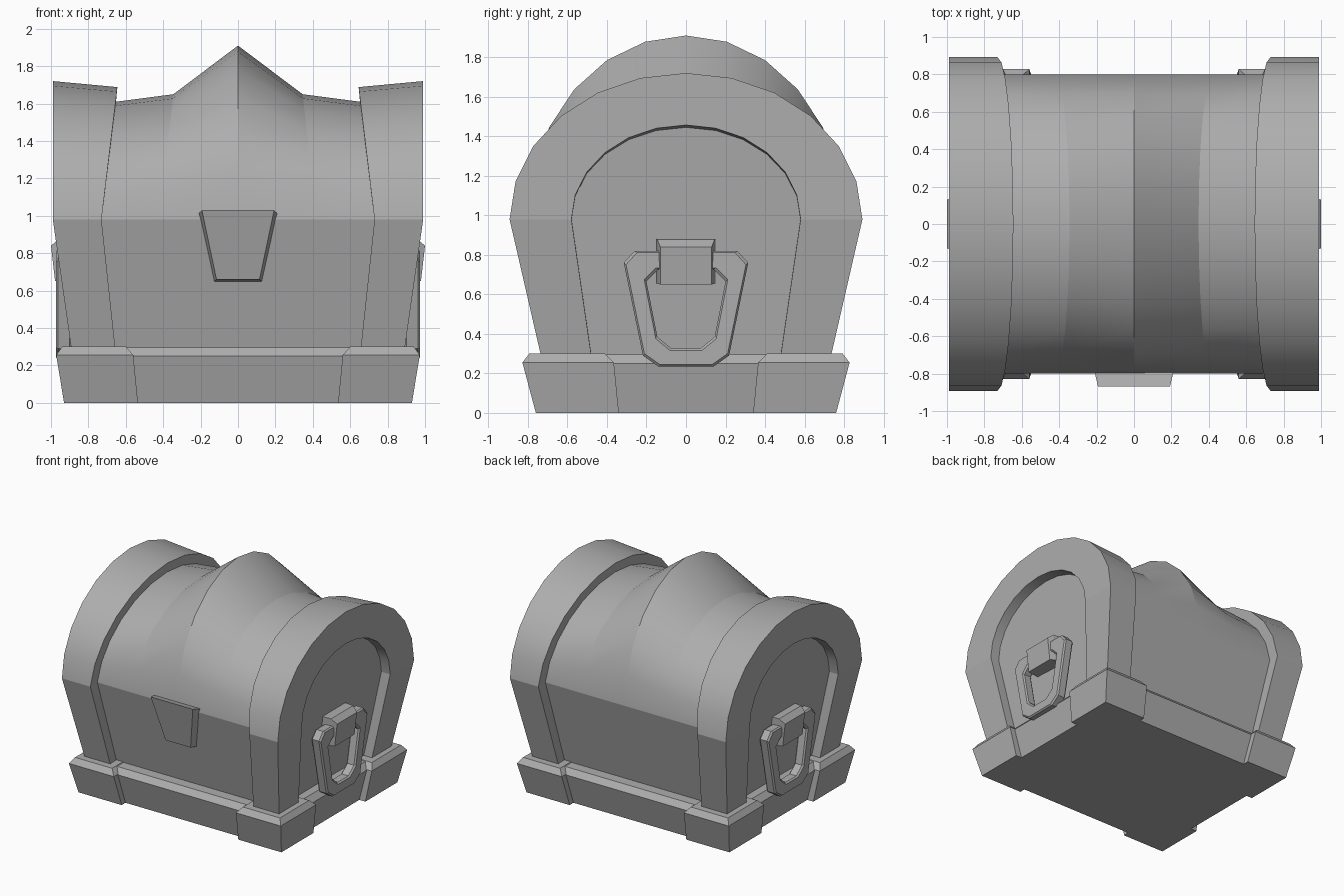
import bpy, bmesh
from math import sin, cos, radians

if "Cube" in bpy.data.objects:
    bpy.data.objects.remove(bpy.data.objects["Cube"])

SPRING, FOOT = 0.98, 0.28   # height where the arch starts, foot of the walls

dark_grey = bpy.data.materials.new("dark_grey")
dark_grey.diffuse_color = (0.42, 0.42, 0.42, 1)
dark_grey.use_nodes = True
dark_grey.node_tree.nodes["Principled BSDF"].inputs["Base Color"].default_value = dark_grey.diffuse_color


def loft(name, loops, cyclic=True, caps=True, wrap=False, arched=False):
    """Skin a series of equal-length loops into one object."""
    bm = bmesh.new()
    rows = [[bm.verts.new(p) for p in loop] for loop in loops]
    n = len(rows[0])
    pairs = list(zip(rows, rows[1:]))
    if wrap:
        pairs.append((rows[-1], rows[0]))
    for a, b in pairs:
        for i in range(n if cyclic else n - 1):
            j = (i + 1) % n
            bm.faces.new((a[i], a[j], b[j], b[i]))
    if caps:
        bm.faces.new(rows[0][::-1])
        bm.faces.new(rows[-1])
    bmesh.ops.recalc_face_normals(bm, faces=bm.faces[:])
    if arched:   # smooth arch, crisp hoops, crisp line where the walls begin
        for f in bm.faces:
            f.smooth = min(v.co.z for v in f.verts) > SPRING - 0.01
        for e in bm.edges:
            a, b = (v.co for v in e.verts)
            at_spring = abs(a.z - SPRING) < 0.001 and abs(b.z - SPRING) < 0.001
            limit = 10 if abs(a.y - b.y) > 0.02 else 24
            e.smooth = not at_spring and e.calc_face_angle(0) < radians(limit)
    mesh = bpy.data.meshes.new(name)
    bm.to_mesh(mesh)
    bm.free()
    mesh.materials.append(dark_grey)
    obj = bpy.data.objects.new(name, mesh)
    bpy.context.collection.objects.link(obj)
    return obj


def arch(s, x_top, x_mid, x_foot, half, height, foot):
    """Sloping wall, 12-sided elliptical arch, sloping wall."""
    pts = [(s * x_foot, -foot, FOOT)]
    for i in range(13):
        t = radians(-90 + 15 * i)
        x = x_mid + (x_top - x_mid) * cos(t)
        pts.append((s * x, half * sin(t), SPRING + height * cos(t)))
    pts.append((s * x_foot, foot, FOOT))
    return pts


def rect(x0, x1, y0, y1, z):
    return [(x0, y0, z), (x1, y0, z), (x1, y1, z), (x0, y1, z)]


# Chest body with peaked, arched lid
half_body = [(0.80, 0.80, 0.78, 0.61), (0.65, 0.73, 0.66, 0.63), (0.345, 0.42, 0.40, 0.67)]
stations = [(-1, *p) for p in half_body] + [(1, 0, 0, 0, 0.93)] + [(1, *p) for p in half_body[::-1]]
loft("chest_body", [arch(s, a, b, c, 0.80, h, 0.645) for s, a, b, c, h in stations], arched=True)

# Base plinth
loft("base_plinth", [rect(-x, x, -y, y, z) for x, y, z in
                     [(0.875, 0.71, 0), (0.925, 0.775, 0.25), (0.885, 0.735, 0.295)]])

for s, side in ((-1, "left"), (1, "right")):
    # End band with recessed end panel
    loft("end_band_" + side, [
        arch(s, 0.655, 0.73, 0.66, 0.77, 0.60, 0.62),
        arch(s, 0.645, 0.73, 0.655, 0.893, 0.708, 0.732),
        arch(s, 0.99, 0.99, 0.89, 0.893, 0.74, 0.732),
        arch(s, 0.99, 0.99, 0.89, 0.58, 0.477, 0.478),
        arch(s, 0.91, 0.91, 0.815, 0.579, 0.465, 0.477),
    ], cyclic=False, arched=True)

    # Hanging handle ring
    def octagon(pts, x):
        return [(s * x, y, z) for y, z in pts] + [(s * x, -y, z) for y, z in pts[::-1]]
    outer = [(0.26, 0.82), (0.315, 0.76), (0.218, 0.29), (0.14, 0.235)]
    inner = [(0.14, 0.725), (0.20, 0.665), (0.145, 0.385), (0.072, 0.325)]
    ring = loft("handle_ring_" + side,
                [octagon(outer, 0.89), octagon(outer, 0.974), octagon(inner, 0.974), octagon(inner, 0.89)],
                caps=False, wrap=True)
    bev = ring.modifiers.new("bevel", "BEVEL")
    bev.width, bev.segments, bev.limit_method, bev.angle_limit = 0.012, 1, 'ANGLE', radians(75)

    # Handle bracket
    def bracket(half, x_low, z_low, x_high, z_high):
        return [(s * x_low, -half, z_low), (s * x_low, half, z_low),
                (s * x_high, half, z_high), (s * x_high, -half, z_high)]
    loft("handle_bracket_" + side, [bracket(0.15, 0.86, 0.655, 0.88, 0.88),
                                    bracket(0.145, 0.93, 0.655, 0.955, 0.878),
                                    bracket(0.13, 0.978, 0.65, 1.0, 0.84)])

    # Corner blocks
    for t, end in ((-1, "front"), (1, "back")):
        loft(f"corner_block_{end}_{side}", [
            rect(s * xi, s * xo, t * yi, t * yo, z) for xi, xo, yi, yo, z in
            [(0.535, 0.93, 0.34, 0.76, 0), (0.56, 0.972, 0.365, 0.828, 0.255),
             (0.60, 0.94, 0.41, 0.793, 0.30)]])

# Lock plate on the front wall
loft("lock_plate", [
    [(-0.215, -0.77, 1.005), (0.215, -0.77, 1.005), (0.132, -0.70, 0.645), (-0.132, -0.70, 0.645)],
    [(-0.193, -0.868, 1.03), (0.193, -0.868, 1.03), (0.115, -0.785, 0.66), (-0.115, -0.785, 0.66)]])
